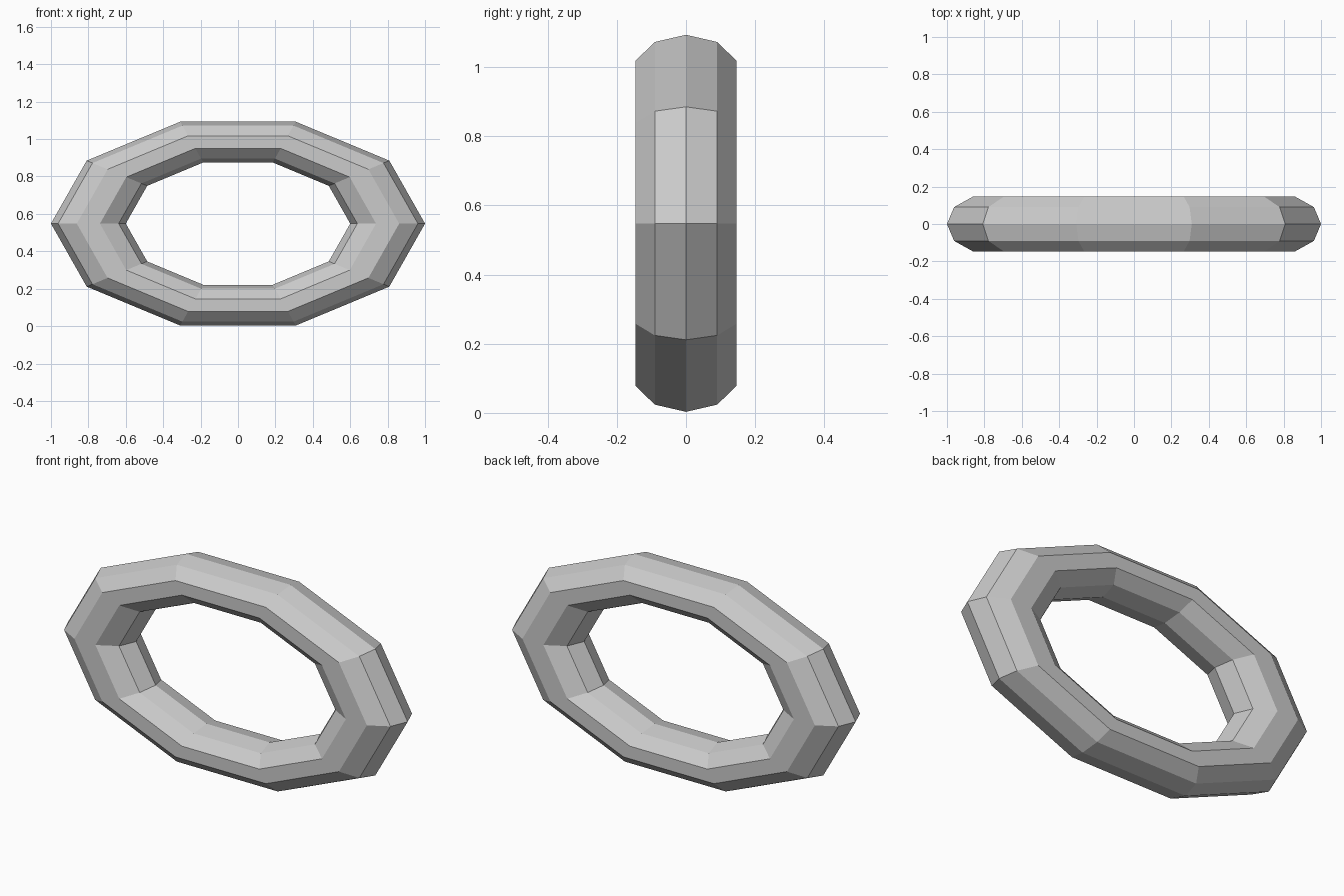
import bpy
import math

if "Cube" in bpy.data.objects:
    bpy.data.objects.remove(bpy.data.objects["Cube"])

# Oval ring: low-poly torus, 10 segments around and 10 sides in section
bpy.ops.mesh.primitive_torus_add(
    major_segments=10, minor_segments=10,
    major_radius=0.8, minor_radius=0.2)
ring = bpy.context.object
ring.name = "oval_ring"

# Squash to an oval, flatten the section, stand it upright
ring.scale = (1.0, 0.573, 0.768)
ring.rotation_euler = (math.pi / 2, 0, 0)
ring.location = (0, 0, 0.548)
bpy.ops.object.transform_apply(location=True, rotation=True, scale=True)
bpy.ops.object.shade_flat()
